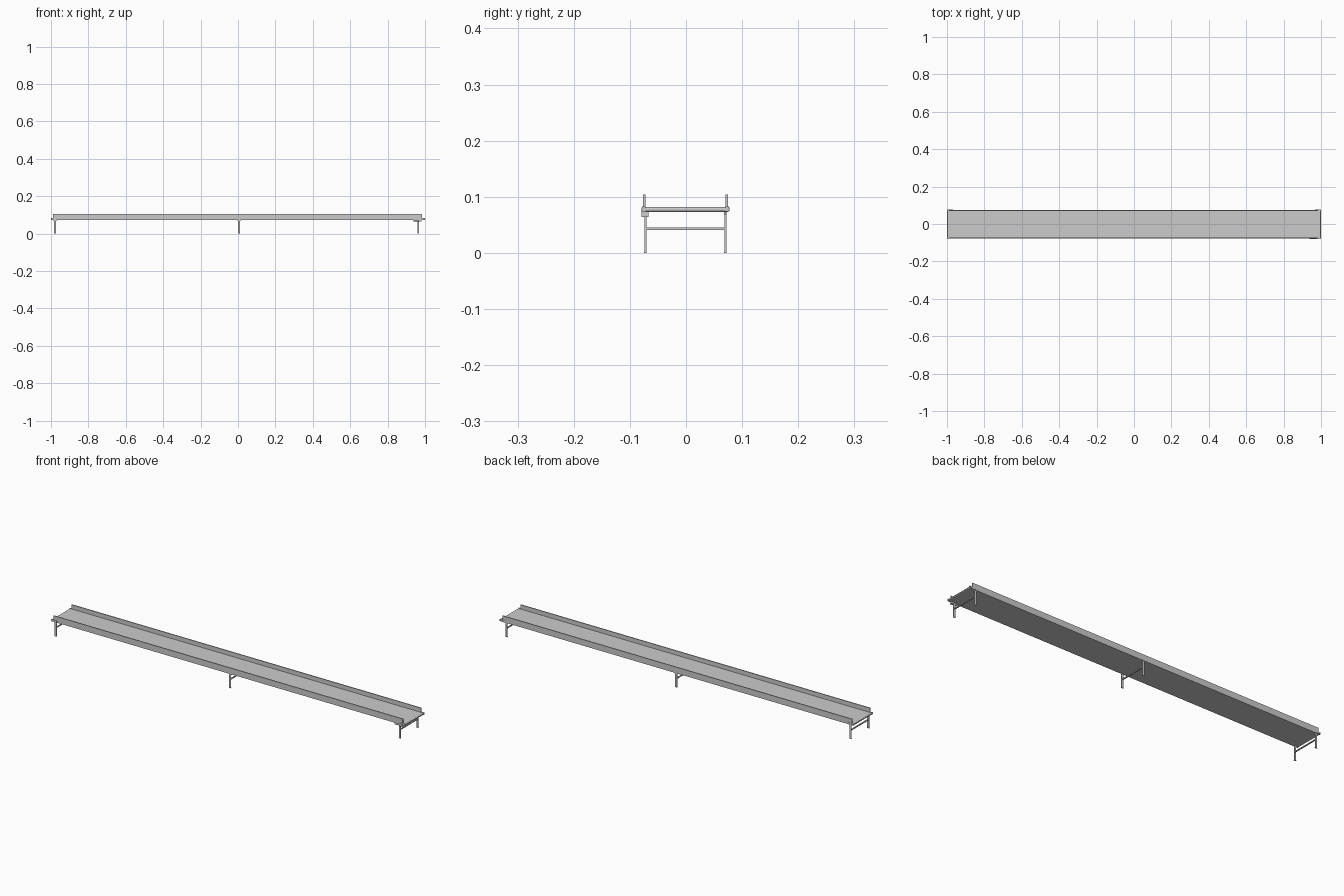
import bpy, bmesh, math

if "Cube" in bpy.data.objects:
    bpy.data.objects.remove(bpy.data.objects["Cube"])

YC = -0.001  # frame centre line; the drive unit sticks out a little on the front


def mesh_object(name, bm):
    bmesh.ops.recalc_face_normals(bm, faces=bm.faces)
    me = bpy.data.meshes.new(name)
    bm.to_mesh(me)
    bm.free()
    ob = bpy.data.objects.new(name, me)
    bpy.context.collection.objects.link(ob)
    return ob


def box(name, x, y, z):
    bm = bmesh.new()
    bmesh.ops.create_cube(bm, size=1)
    for v in bm.verts:
        for i, (a, b) in enumerate((x, y, z)):
            v.co[i] = (a + b) / 2 + v.co[i] * (b - a)
    return mesh_object(name, bm)


def prism_y(name, outline, y0, y1):
    # extrude an x/z outline across the width
    bm = bmesh.new()
    f = bm.faces.new([bm.verts.new((x, y0, z)) for x, z in outline])
    r = bmesh.ops.extrude_face_region(bm, geom=[f])
    for v in r["geom"]:
        if isinstance(v, bmesh.types.BMVert):
            v.co.y = y1
    return mesh_object(name, bm)


def cylinder(name, radius, depth, loc, rot):
    bpy.ops.mesh.primitive_cylinder_add(vertices=20, radius=radius, depth=depth,
                                        location=loc, rotation=rot)
    ob = bpy.context.object
    ob.name = name
    bpy.ops.object.shade_smooth_by_angle()
    return ob


# belt: flat loop with round ends
def stadium(x_end, r, zc, n=10):
    pts = []
    for side in (1, -1):
        for i in range(n + 1):
            a = -math.pi / 2 + math.pi * i / n
            pts.append((side * (x_end - r + r * math.cos(a)), zc + side * r * math.sin(a)))
    return pts


belt = prism_y("belt", stadium(0.999, 0.0045, 0.0775), YC - 0.071, YC + 0.071)

for s, side in ((-1, "front"), (1, "back")):
    def span(a, b):
        return tuple(sorted((YC + s * a, YC + s * b)))

    # side guard rail
    box(f"{side}_guard", (-0.988, 0.983), span(0.071, 0.0757), (0.073, 0.104))
    for e, end in ((-1, "left"), (1, "right")):
        # roller bearing plate and axle cap at the belt end
        box(f"{side}_{end}_bearing_plate", tuple(sorted((e * 0.968, e * 0.999))),
            span(0.071, 0.0772), (0.0735, 0.083))
        cylinder(f"{side}_{end}_axle_cap", 0.003, 0.006,
                 (e * 0.9935, YC + s * 0.0757, 0.0778), (math.pi / 2, 0, 0))

# three leg frames
for x, pos in ((-0.978, "left"), (0.006, "middle"), (0.964, "right")):
    for s, side in ((-1, "front"), (1, "back")):
        def span(a, b):
            return tuple(sorted((YC + s * a, YC + s * b)))

        box(f"{pos}_{side}_leg", (x - 0.005, x + 0.005), span(0.0695, 0.073), (0.0015, 0.076))
        box(f"{pos}_{side}_foot", (x - 0.006, x + 0.006), span(0.069, 0.0735), (0, 0.0015))
        box(f"{pos}_{side}_leg_bracket", (x - 0.008, x + 0.008), span(0.069, 0.072), (0.068, 0.0735))
    box(f"{pos}_cross_bar", (x - 0.003, x + 0.003), (YC - 0.070, YC + 0.070), (0.041, 0.0455))

# drive unit under the front right corner
box("gearbox", (0.968, 0.982), (-0.0795, -0.067), (0.064, 0.077))
cylinder("motor", 0.0045, 0.03, (0.953, -0.0745, 0.0695), (0, math.pi / 2, 0))
